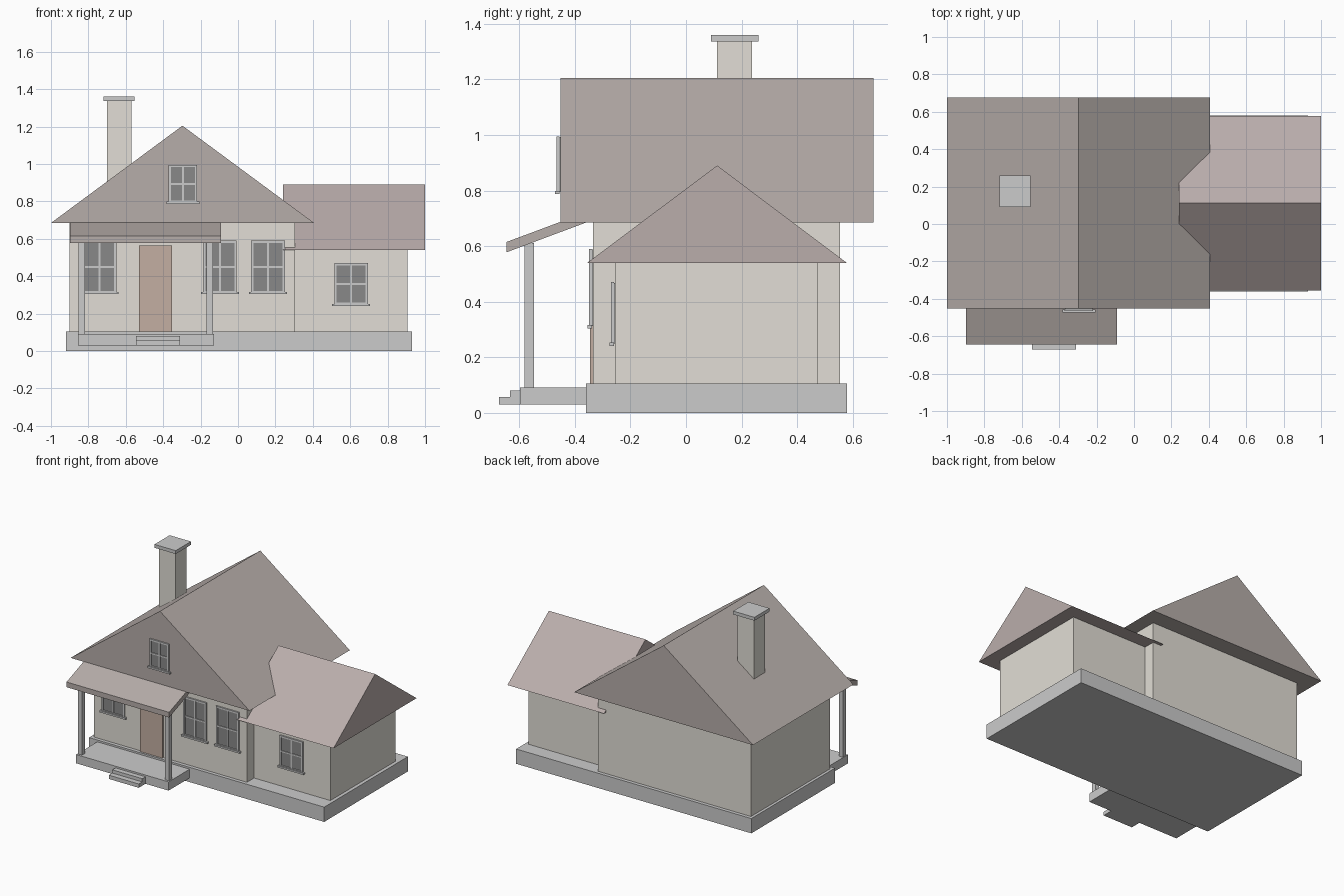
import bpy

if "Cube" in bpy.data.objects:
    bpy.data.objects.remove(bpy.data.objects["Cube"])


def material(name, rgb):
    m = bpy.data.materials.new(name)
    m.diffuse_color = (*rgb, 1)
    m.use_nodes = True
    m.node_tree.nodes["Principled BSDF"].inputs["Base Color"].default_value = m.diffuse_color
    return m


WALL = material("wall", (0.76, 0.73, 0.67))
ROOF = material("roof", (0.47, 0.42, 0.40))
WING_ROOF = material("wing_roof", (0.49, 0.42, 0.41))
DOOR = material("door", (0.55, 0.43, 0.36))
GLASS = material("glass", (0.25, 0.25, 0.25))


def mesh_object(name, verts, faces, mat=None):
    mesh = bpy.data.meshes.new(name)
    mesh.from_pydata(verts, [], faces)
    obj = bpy.data.objects.new(name, mesh)
    bpy.context.collection.objects.link(obj)
    if mat:
        mesh.materials.append(mat)
    return obj


def extrude(name, profile, start, end, axis, mat=None):
    """Prism: a 2D profile swept along 'x' (profile in yz) or 'y' (profile in xz)."""
    n = len(profile)
    if axis == 'x':
        verts = [(t, a, b) for t in (start, end) for a, b in profile]
    else:
        verts = [(a, t, b) for t in (start, end) for a, b in profile]
    faces = [tuple(range(n))[::-1], tuple(range(n, 2 * n))]
    faces += [(i, (i + 1) % n, (i + 1) % n + n, i + n) for i in range(n)]
    if axis == 'y':
        faces = [f[::-1] for f in faces]
    return mesh_object(name, verts, faces, mat)


def box(name, x, y, z, mat=None):
    profile = [(y[0], z[0]), (y[1], z[0]), (y[1], z[1]), (y[0], z[1])]
    return extrude(name, profile, x[0], x[1], 'x', mat)


def window(name, cx, wall_y, z0, z1, width):
    h, b, m = width / 2, 0.012, 0.005
    cz = (z0 + z1) / 2
    front, back = wall_y - 0.014, wall_y - 0.004
    box(name + "_glass", (cx - h + 0.003, cx + h - 0.003),
        (wall_y - 0.007, wall_y + 0.005), (z0 + 0.003, z1 - 0.003), GLASS)
    # frame sides, rails and the crossing glazing bars
    for side, x0 in (("left", cx - h), ("right", cx + h - b)):
        box(f"{name}_frame_{side}", (x0, x0 + b), (front, back), (z0, z1))
    for side, zz in (("bottom", z0), ("top", z1 - b)):
        box(f"{name}_frame_{side}", (cx - h + b, cx + h - b), (front, back), (zz, zz + b))
    box(name + "_bar_upright", (cx - m, cx + m), (front + 0.002, back), (z0 + b, z1 - b))
    box(name + "_bar_cross", (cx - h + b, cx + h - b), (front + 0.002, back), (cz - m, cz + m))
    box(name + "_sill", (cx - h - 0.012, cx + h + 0.012),
        (wall_y - 0.02, back), (z0 - 0.006, z0 + 0.006))


# foundation and walls
box("foundation", (-0.92, 0.93), (-0.36, 0.58), (0, 0.105))
box("main_walls", (-0.90, 0.305), (-0.335, 0.555), (0.1, 0.69), WALL)
box("wing_walls", (0.30, 0.905), (-0.255, 0.475), (0.1, 0.545), WALL)

# gable roofs
extrude("main_roof", [(-1.0, 0.685), (0.407, 0.685), (-0.297, 1.205)], -0.452, 0.675, 'y', ROOF)
extrude("wing_roof", [(-0.355, 0.54), (0.578, 0.54), (0.112, 0.89)], 0.24, 1.0, 'x', WING_ROOF)

# chimney
box("chimney", (-0.70, -0.57), (0.112, 0.237), (0.8, 1.34), WALL)
box("chimney_cap", (-0.72, -0.553), (0.09, 0.26), (1.336, 1.36))

# porch
extrude("porch_roof", [(-0.645, 0.578), (-0.335, 0.694), (-0.335, 0.731), (-0.645, 0.615)],
        -0.897, -0.09, 'x', ROOF)
box("porch_floor", (-0.855, -0.128), (-0.597, -0.335), (0.03, 0.092))
for side, x in (("left", -0.852), ("right", -0.168)):
    box(f"porch_post_{side}", (x, x + 0.033), (-0.582, -0.547), (0.09, 0.612))
extrude("porch_steps", [(-0.672, 0.03), (-0.595, 0.03), (-0.595, 0.08), (-0.633, 0.08),
                        (-0.633, 0.057), (-0.672, 0.057)], -0.546, -0.31, 'x')

# door and windows
box("door", (-0.53, -0.353), (-0.346, -0.33), (0.1, 0.565), DOOR)
for name, x in (("left", -0.74), ("middle", -0.097), ("right", 0.16)):
    window(f"{name}_window", x, -0.335, 0.31, 0.59, 0.18)
window("wing_window", 0.605, -0.255, 0.247, 0.47, 0.18)
window("gable_window", -0.295, -0.452, 0.793, 0.995, 0.152)
